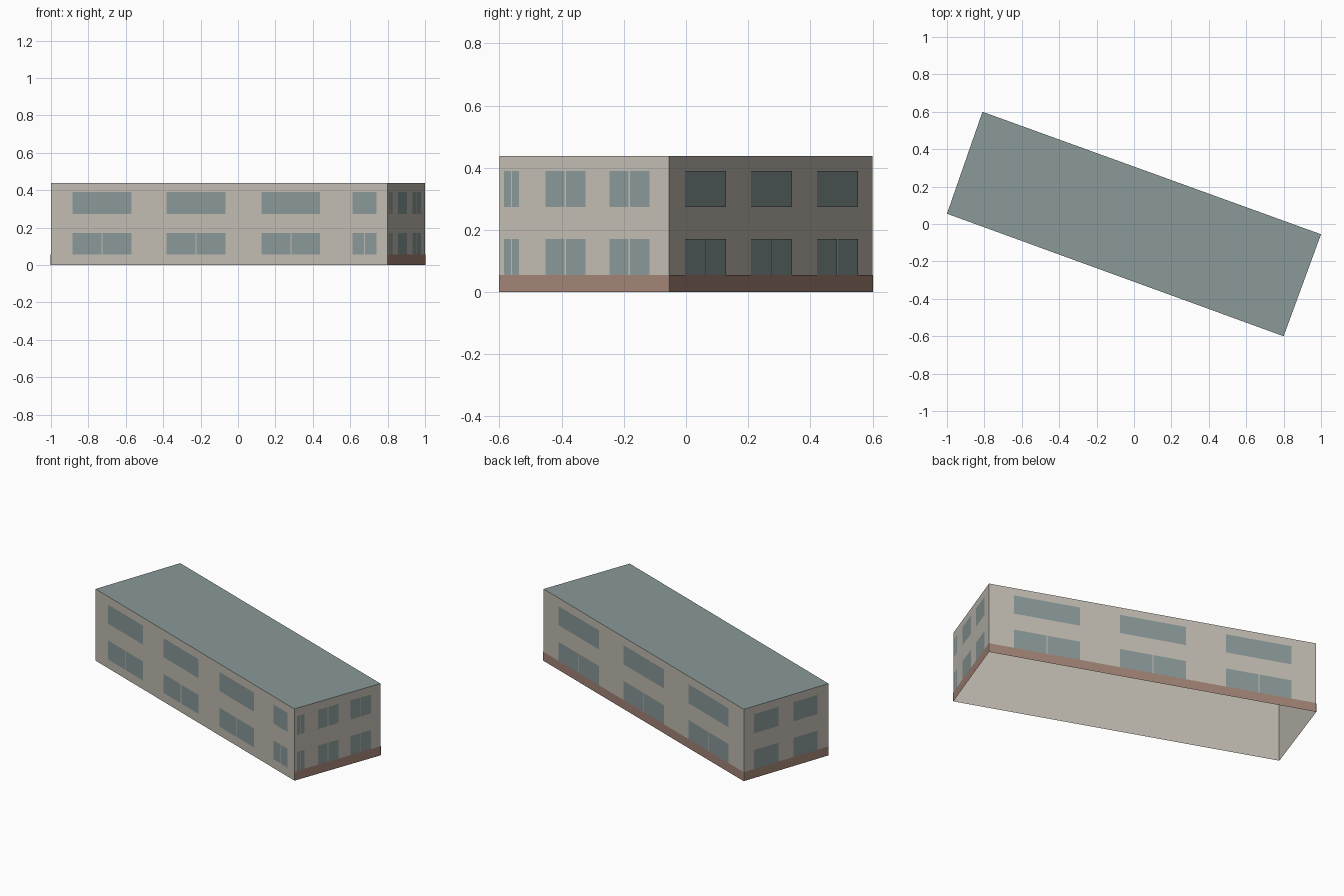
import bpy
import bmesh
from mathutils import Vector

if "Cube" in bpy.data.objects:
    bpy.data.objects.remove(bpy.data.objects["Cube"], do_unlink=True)

HEIGHT = 0.437
BASE_TOP = 0.055
ROWS = {"lower": (0.055, 0.171), "upper": (0.273, 0.389)}
OFFSET = 0.002   # plates sit just proud of the wall
GAP = 0.005      # mullion between two panes


def make_material(name, colour):
    mat = bpy.data.materials.new(name)
    mat.use_nodes = True
    mat.diffuse_color = (*colour, 1)
    mat.node_tree.nodes["Principled BSDF"].inputs["Base Color"].default_value = (*colour, 1)
    return mat


plaster = make_material("warm grey plaster", (0.539, 0.503, 0.450))
slate = make_material("blue grey glass and roof", (0.254, 0.319, 0.315))
brick = make_material("brick base", (0.366, 0.231, 0.181))

# Plan corners, anticlockwise from the left end of the front wall
corners = [Vector(p) for p in
           ((-1, 0.055, 0), (0.8, -0.6, 0), (1, -0.055, 0), (-0.81, 0.6, 0))]


def add_object(name, bm, materials):
    mesh = bpy.data.meshes.new(name)
    bm.to_mesh(mesh)
    bm.free()
    for mat in materials:
        mesh.materials.append(mat)
    obj = bpy.data.objects.new(name, mesh)
    bpy.context.collection.objects.link(obj)
    return obj


def add_plate(bm, wall, start, end, low, high):
    """Upright rectangle on a wall, placed by fractions of its length."""
    a, b = corners[wall], corners[(wall + 1) % 4]
    along = b - a
    out = along.cross(Vector((0, 0, 1))).normalized() * OFFSET
    spots = ((start, low), (end, low), (end, high), (start, high))
    bm.faces.new([bm.verts.new(a + along * f + out + Vector((0, 0, z)))
                  for f, z in spots])


# Building shell: four walls and a flat roof, open underneath
bm = bmesh.new()
floor = [bm.verts.new(c) for c in corners]
top = [bm.verts.new(c + Vector((0, 0, HEIGHT))) for c in corners]
for i in range(4):
    j = (i + 1) % 4
    bm.faces.new((floor[i], floor[j], top[j], top[i]))
roof = bm.faces.new(top)
roof.material_index = 1
add_object("building_shell", bm, [plaster, slate])

# Brick base on every wall but the front
bm = bmesh.new()
for wall in (1, 2, 3):
    add_plate(bm, wall, 0, 1, 0, BASE_TOP)
add_object("brick_base", bm, [brick])

# Windows: name, spans along the wall, rows whose windows are split in two
walls = [
    ("front", ((0.065, 0.24), (0.344, 0.519), (0.626, 0.80), (0.896, 0.967)), ("lower",)),
    ("left", ((0.029, 0.116), (0.272, 0.508), (0.65, 0.886)), ("lower", "upper")),
    ("back", ((0.076, 0.278), (0.40, 0.602), (0.725, 0.925)), ("lower",)),
    ("right", ((0.12, 0.405), (0.583, 0.87)), ()),
]
for wall, (side, spans, split_rows) in enumerate(walls):
    length = (corners[(wall + 1) % 4] - corners[wall]).length
    half_gap = GAP / length / 2
    bm = bmesh.new()
    for row, (low, high) in ROWS.items():
        for start, end in spans:
            if row in split_rows:
                middle = (start + end) / 2
                add_plate(bm, wall, start, middle - half_gap, low, high)
                add_plate(bm, wall, middle + half_gap, end, low, high)
            else:
                add_plate(bm, wall, start, end, low, high)
    add_object(side + "_windows", bm, [slate])
